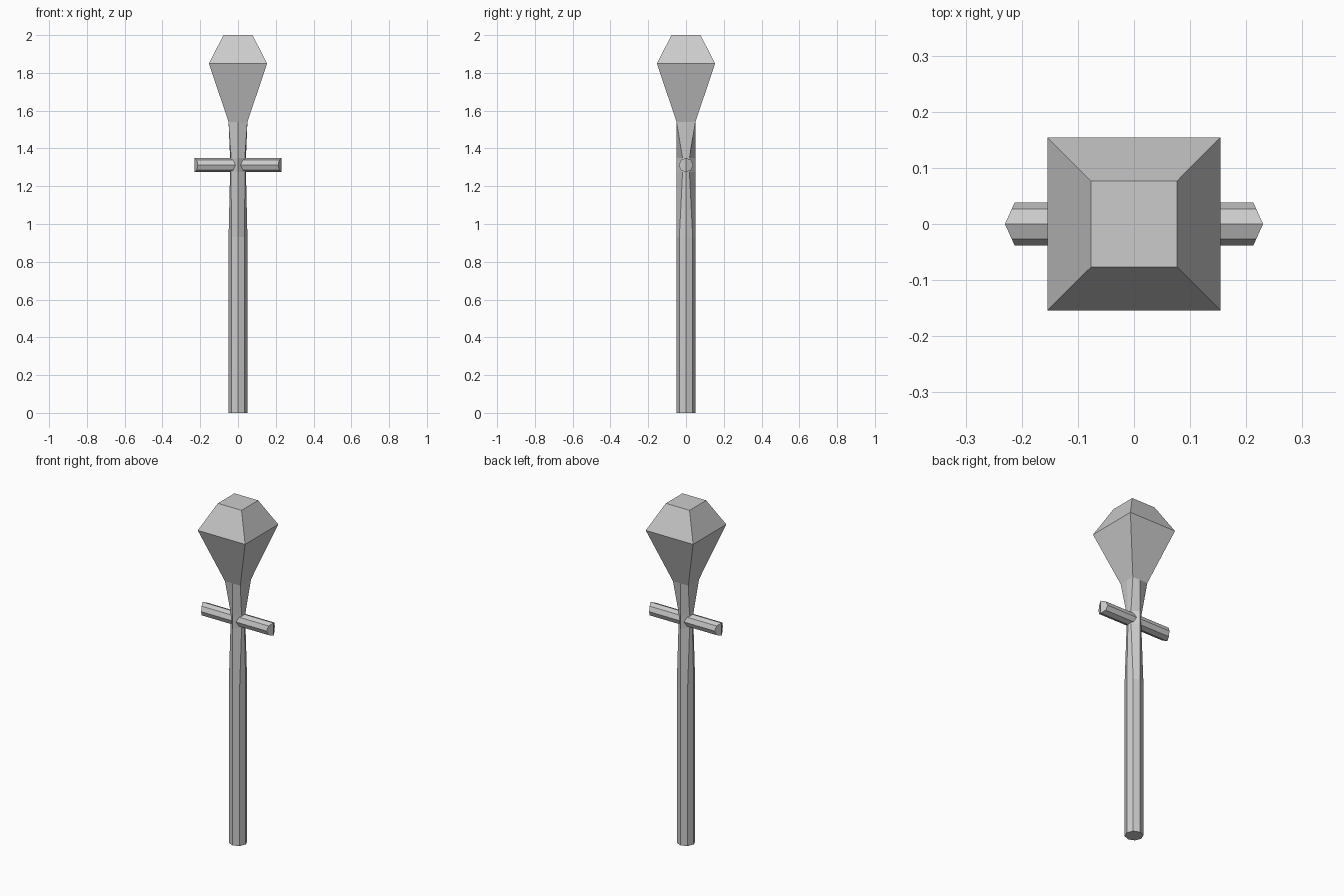
import bpy, bmesh
from math import cos, sin, pi

cube = bpy.data.objects.get("Cube")
if cube:
    bpy.data.objects.remove(cube, do_unlink=True)

GREY = (0.6, 0.6, 0.6, 1.0)
mat = bpy.data.materials.new("plain grey")
mat.use_nodes = True
mat.diffuse_color = GREY
mat.node_tree.nodes["Principled BSDF"].inputs["Base Color"].default_value = GREY


def loft(name, rings):
    """Bridge equal-sized rings of points and cap both ends."""
    bm = bmesh.new()
    loops = [[bm.verts.new(p) for p in ring] for ring in rings]
    n = len(loops[0])
    for a, b in zip(loops, loops[1:]):
        for i in range(n):
            j = (i + 1) % n
            bm.faces.new((a[i], a[j], b[j], b[i]))
    bm.faces.new(loops[0][::-1])
    bm.faces.new(loops[-1])
    bmesh.ops.recalc_face_normals(bm, faces=bm.faces)
    mesh = bpy.data.meshes.new(name)
    bm.to_mesh(mesh)
    bm.free()
    mesh.materials.append(mat)
    obj = bpy.data.objects.new(name, mesh)
    bpy.context.collection.objects.link(obj)
    return obj


def eight(z, side, front, cx, cy):
    """Eight-sided ring: side and front points, plus four corner points."""
    return [(side, 0, z), (cx, cy, z), (0, front, z), (-cx, cy, z),
            (-side, 0, z), (-cx, -cy, z), (0, -front, z), (cx, -cy, z)]


def square(z, h):
    return [(h, h, z), (-h, h, z), (-h, -h, z), (h, -h, z)]


# Octagonal shaft, pinched around the crossbar, flaring to a square neck
R = 0.05
D = R * cos(pi / 4)
loft("shaft", [eight(0, R, R, D, D),
               eight(0.93, R, R, D, D),
               eight(1.275, 0.042, R, 0.036, 0.018),
               eight(1.35, 0.042, R, 0.036, 0.018),
               eight(1.54, R, R, R, R)])

# Faceted head
loft("head", [square(1.54, 0.05), square(1.85, 0.154), square(2.0, 0.077)])

# Octagonal crossbar with wedge-shaped ends
BAR = 0.038


def bar_ring(s):
    pts = [(BAR * cos(k * pi / 4), BAR * sin(k * pi / 4)) for k in range(8)]
    return [(s * (0.23 - 0.45 * abs(y)), y, 1.312 + z) for y, z in pts]


bar = loft("crossbar", [bar_ring(-1), bar_ring(1)])

# Fold each bar end along its upright ridge
bm = bmesh.new()
bm.from_mesh(bar.data)
for f in [f for f in bm.faces if len(f.verts) == 8]:
    ridge = [v for v in f.verts if abs(v.co.y) < 1e-4]
    bmesh.utils.face_split(f, ridge[0], ridge[1])
bm.to_mesh(bar.data)
bm.free()
